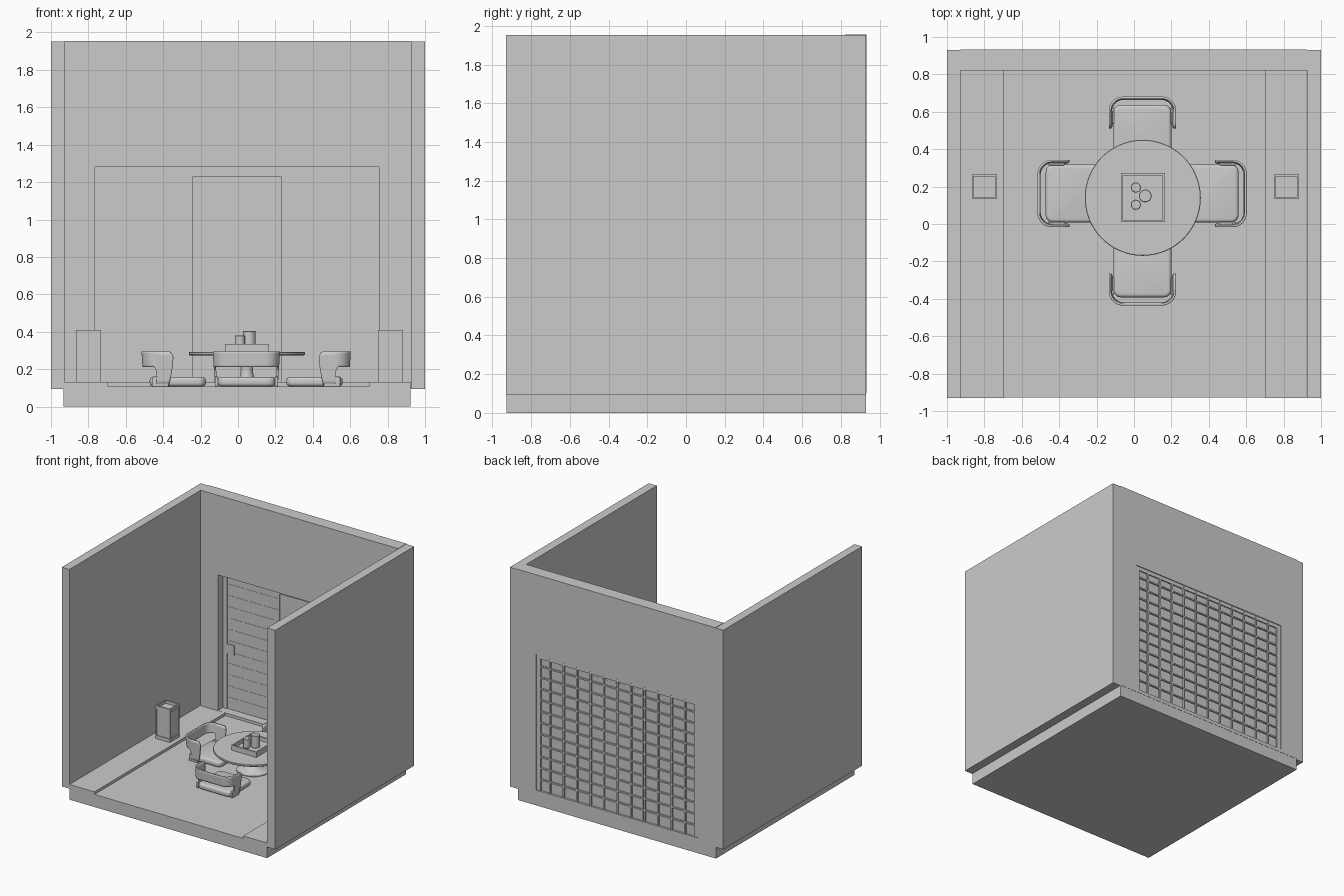
import bpy, bmesh, math
from mathutils import Matrix

if "Cube" in bpy.data.objects:
    bpy.data.objects.remove(bpy.data.objects["Cube"])


def new_obj(name, bm):
    bmesh.ops.recalc_face_normals(bm, faces=bm.faces)
    me = bpy.data.meshes.new(name)
    bm.to_mesh(me)
    bm.free()
    ob = bpy.data.objects.new(name, me)
    bpy.context.collection.objects.link(ob)
    return ob


def add_box(bm, x0, x1, y0, y1, z0, z1):
    m = (Matrix.Translation(((x0 + x1) / 2, (y0 + y1) / 2, (z0 + z1) / 2))
         @ Matrix.Diagonal((x1 - x0, y1 - y0, z1 - z0, 1)))
    return bmesh.ops.create_cube(bm, size=1, matrix=m)["verts"]


def boxes(name, *specs):
    bm = bmesh.new()
    for s in specs:
        add_box(bm, *s)
    return new_obj(name, bm)


def smooth(ob, angle=35):
    bpy.ops.object.select_all(action='DESELECT')
    ob.select_set(True)
    bpy.context.view_layer.objects.active = ob
    bpy.ops.object.shade_smooth_by_angle(angle=math.radians(angle))


def lathe(name, profile, x, y, n=48):
    bm = bmesh.new()
    rings = []
    for r, z in profile:
        rings.append([bm.verts.new((x + r * math.cos(2 * math.pi * i / n),
                                    y + r * math.sin(2 * math.pi * i / n), z)) for i in range(n)])
    for a, b in zip(rings, rings[1:]):
        for i in range(n):
            bm.faces.new((a[i], a[(i + 1) % n], b[(i + 1) % n], b[i]))
    bm.faces.new(rings[0])
    bm.faces.new(rings[-1])
    ob = new_obj(name, bm)
    smooth(ob)
    return ob


def tray_frame(name, x0, x1, y0, y1, z0, z1, t):
    return boxes(name, (x0, x1, y0, y0 + t, z0, z1), (x0, x1, y1 - t, y1, z0, z1),
                 (x0, x0 + t, y0 + t, y1 - t, z0, z1), (x1 - t, x1, y0 + t, y1 - t, z0, z1))


# Floor, side platforms and side walls
boxes("floor", (-0.932, 0.922, -0.927, 0.93, 0, 0.107))
boxes("platform_left", (-0.932, -0.695, -0.93, 0.82, 0.1, 0.13))
boxes("platform_right", (0.70, 0.922, -0.93, 0.82, 0.1, 0.13))
boxes("wall_left", (-1, -0.928, -0.93, 0.93, 0.095, 1.952))
boxes("wall_right", (0.925, 1, -0.93, 0.93, 0.095, 1.952))

# Back wall with the door opening cut out
wall = boxes("back_wall", (-0.928, 0.925, 0.822, 0.932, 0.1, 1.955))
cutter = boxes("opening_cutter", (-0.765, 0.755, 0.7, 1.1, 0.13, 1.28))
cutter.hide_render = True
mod = wall.modifiers.new("opening", 'BOOLEAN')
mod.object = cutter
mod.solver = 'EXACT'
bpy.context.view_layer.objects.active = wall
bpy.ops.object.modifier_apply(modifier="opening")
bpy.data.objects.remove(cutter)

# Door frame, sliding panels and pulls
boxes("door_frame", (-0.765, -0.728, 0.892, 0.925, 0.13, 1.28),
      (0.716, 0.755, 0.892, 0.925, 0.13, 1.28),
      (-0.728, 0.716, 0.892, 0.925, 1.247, 1.28))
boxes("side_panels", (-0.728, -0.24, 0.898, 0.915, 0.13, 1.247),
      (0.23, 0.716, 0.898, 0.915, 0.13, 1.247), (-0.24, 0.23, 0.898, 0.915, 1.23, 1.247))
boxes("center_panel", (-0.24, 0.23, 0.908, 0.916, 0.13, 1.23))
boxes("door_pulls", (-0.728, -0.66, 0.892, 0.9, 0.60, 0.68), (0.23, 0.30, 0.892, 0.9, 0.60, 0.68))

# Lattice on the outside, thin rails on the inside
cols = [-0.765 + 1.52 * i / 12 for i in range(1, 12)]
rows = [0.13 + 1.15 * i / 12 for i in range(1, 12)]
boxes("lattice", *[(x - .006, x + .006, 0.912, 0.928, 0.13, 1.27) for x in cols],
      *[(-0.728, 0.716, 0.913, 0.927, z - .006, z + .006) for z in rows])
boxes("inner_rails", *[(a, b, 0.896, 0.9, z - .004, z + .004) for z in rows
                       for a, b in ((-0.715, -0.25), (0.24, 0.705))])

# Table
lathe("table_top", [(0.306, 0.274), (0.31, 0.278), (0.31, 0.289), (0.307, 0.292)], 0.047, 0.14, 96)
lathe("table_pedestal", [(0.13, 0.107), (0.13, 0.113), (0.07, 0.125), (0.04, 0.15), (0.032, 0.19),
                         (0.036, 0.235), (0.06, 0.275)], 0.047, 0.14)

# Tray and cups
boxes("tray_base", (-0.068, 0.162, 0.012, 0.27, 0.291, 0.303))
tray_frame("tray_rim", -0.07, 0.165, 0.01, 0.272, 0.291, 0.335, 0.012)
for name, x, y, r, top in (("cup_back", 0.01, 0.195, 0.027, 0.38),
                           ("cup_front", 0.01, 0.103, 0.027, 0.38),
                           ("jar", 0.06, 0.15, 0.034, 0.405)):
    lathe(name, [(r - .003, 0.303), (r, 0.307), (r, top - .003), (r - .003, top)], x, y, 32)

# Lanterns
for side, cx in (("left", -0.80), ("right", 0.815)):
    a, b, c, d = cx - .067, cx + .067, 0.135, 0.265
    boxes("lantern_body_" + side, (a + .006, b - .006, c + .006, d - .006, 0.14, 0.385))
    tray_frame("lantern_top_" + side, a, b, c, d, 0.382, 0.41, 0.01)
    tray_frame("lantern_bottom_" + side, a, b, c, d, 0.13, 0.158, 0.01)
    boxes("lantern_posts_" + side, *[(x, x + .009, y, y + .009, 0.13, 0.41)
                                     for x in (a, b - .009) for y in (c, d - .009)])


# Chairs: local origin at the back of the chair, facing +y
def rounded_block(name, x0, x1, y0, y1, z0, z1, r_plan, r_edge):
    bm = bmesh.new()
    add_box(bm, x0, x1, y0, y1, z0, z1)
    up = [e for e in bm.edges if abs(e.verts[0].co.z - e.verts[1].co.z) > 1e-4]
    bmesh.ops.bevel(bm, geom=up, offset=r_plan, segments=6, affect='EDGES', profile=0.5)
    rim = [e for e in bm.edges if abs(e.verts[0].co.z - e.verts[1].co.z) < 1e-5]
    bmesh.ops.bevel(bm, geom=rim, offset=r_edge, segments=4, affect='EDGES', profile=0.5)
    ob = new_obj(name, bm)
    smooth(ob, 50)
    return ob


def backrest(name):
    # Half of the U plan, from the middle of the back to the arm's front end
    hw, r, end = 0.174, 0.07, 0.165
    half = [(0.04 + (hw - r - .04) * i / 4 - .04 + .04 * i / 4, 0) for i in range(4)]
    half += [(hw - r + r * math.sin(t), r - r * math.cos(t))
             for t in [math.pi / 2 * i / 10 for i in range(11)]]
    half += [(hw, r + (end - r) * i / 10) for i in range(1, 11)]
    path = [(-x, y) for x, y in reversed(half[1:])] + half
    bm = bmesh.new()
    cols = []
    for x, y in path:
        k = min(max((y - 0.06) / 0.035, 0), 1)
        low = 0.212 - 0.095 * k * k * (3 - 2 * k)
        e = max(0, (y - (end - .03)) / .03)
        top = 0.295 - 0.03 * (1 - math.sqrt(max(0, 1 - e * e)))
        col = []
        for j in range(9):
            z = low + (top - low) * j / 8
            f = (0.295 - z) / 0.19
            col.append(bm.verts.new((x * (1 - 0.07 * f), y + 0.012 * f * (1 - y / .2) - .03 * f * f * (y > .06) * k, z)))
        cols.append(col)
    for a, b in zip(cols, cols[1:]):
        for j in range(8):
            bm.faces.new((a[j], b[j], b[j + 1], a[j + 1]))
    ob = new_obj(name, bm)
    m = ob.modifiers.new("thickness", 'SOLIDIFY')
    m.thickness = 0.012
    m.offset = 0
    smooth(ob, 40)
    return ob


for label, x, y, ang in (("front", 0.045, -0.43, 0), ("back", 0.045, 0.675, 180),
                         ("left", -0.51, 0.163, -90), ("right", 0.597, 0.163, 90)):
    parts = [rounded_block("seat_" + label, -0.155, 0.155, 0.038, 0.338, 0.108, 0.158, 0.04, 0.018),
             backrest("backrest_" + label)]
    for s, sx in (("l", -0.16), ("r", 0.16)):
        parts.append(rounded_block("foot_%s_%s" % (label, s), sx - .009, sx + .009,
                                   0.05, 0.14, 0.107, 0.16, 0.006, 0.004))
    for p in parts:
        p.matrix_world = Matrix.Translation((x, y, 0)) @ Matrix.Rotation(math.radians(ang), 4, 'Z')
